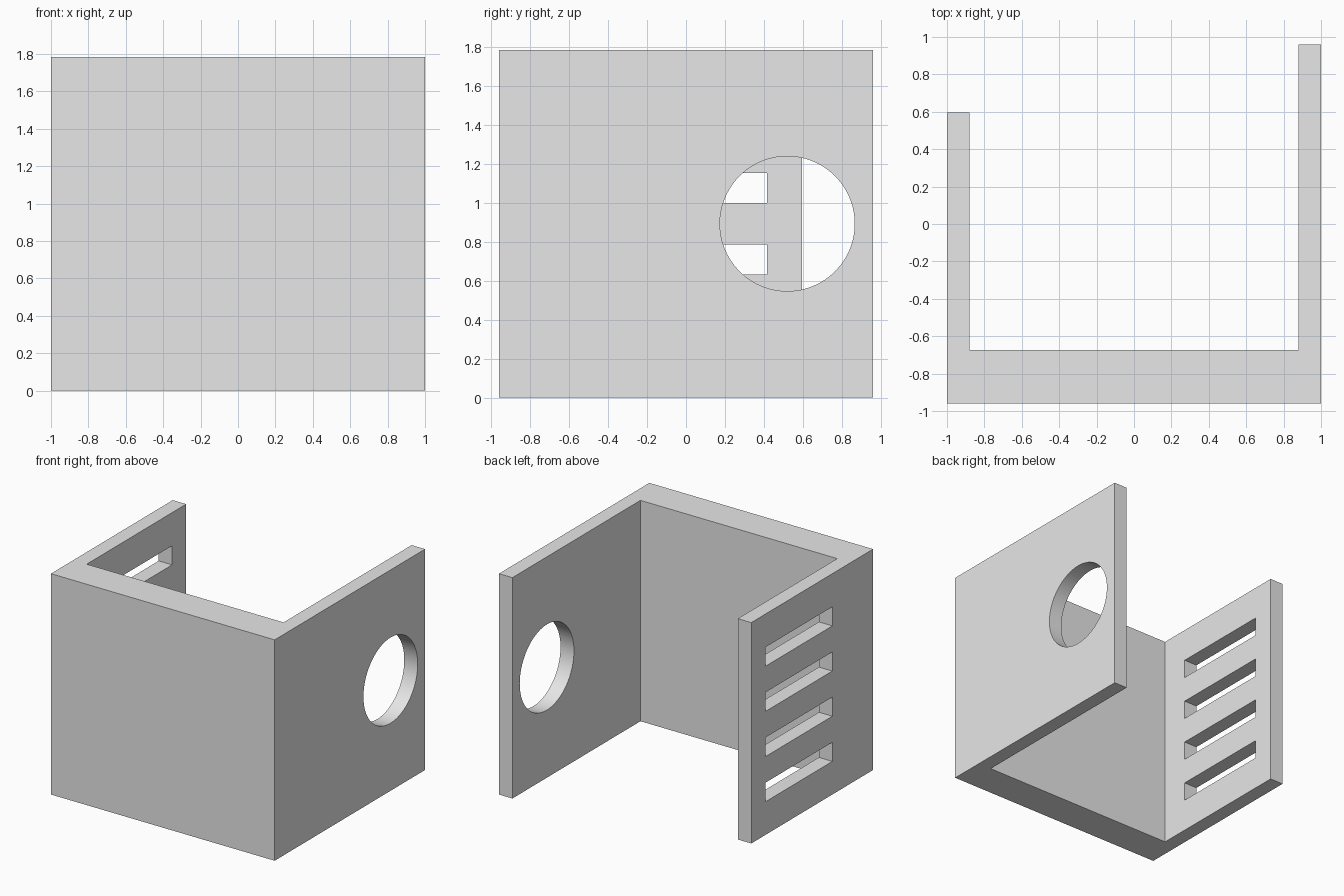
import bpy
import bmesh
import math

default_cube = bpy.data.objects.get("Cube")
if default_cube:
    bpy.data.objects.remove(default_cube, do_unlink=True)

HEIGHT = 1.785
MID = HEIGHT / 2
WALL = 0.12
FRONT, BACK = -0.96, 0.96
INNER_FRONT = -0.675
SHORT_BACK = 0.595

grey = bpy.data.materials.new("light grey")
grey.use_nodes = True
colour = (0.8, 0.8, 0.8, 1)
grey.diffuse_color = colour
grey.node_tree.nodes["Principled BSDF"].inputs["Base Color"].default_value = colour


def cut(target, cutter):
    """Subtract the cutter from the target, then discard it."""
    cutter.hide_render = True
    mod = target.modifiers.new("opening", "BOOLEAN")
    mod.operation = "DIFFERENCE"
    mod.solver = "EXACT"
    mod.object = cutter
    bpy.context.view_layer.objects.active = target
    bpy.ops.object.modifier_apply(modifier=mod.name)
    bpy.data.objects.remove(cutter, do_unlink=True)


# U-shaped bracket: thick front wall, long left wall, short right wall
profile = [(-1, FRONT), (1, FRONT), (1, BACK), (1 - WALL, BACK),
           (1 - WALL, INNER_FRONT), (WALL - 1, INNER_FRONT),
           (WALL - 1, SHORT_BACK), (-1, SHORT_BACK)]
bm = bmesh.new()
base = bm.faces.new([bm.verts.new((x, y, 0)) for x, y in profile])
top = bmesh.ops.extrude_face_region(bm, geom=[base])["geom"]
bmesh.ops.translate(bm, vec=(0, 0, HEIGHT),
                    verts=[v for v in top if isinstance(v, bmesh.types.BMVert)])
bmesh.ops.recalc_face_normals(bm, faces=bm.faces)
mesh = bpy.data.meshes.new("bracket_body")
bm.to_mesh(mesh)
bm.free()
mesh.materials.append(grey)
body = bpy.data.objects.new("bracket_body", mesh)
bpy.context.collection.objects.link(body)

# Round hole through the long wall
bpy.ops.mesh.primitive_cylinder_add(
    vertices=96, radius=0.346, depth=WALL * 3,
    location=(1 - WALL / 2, 0.52, MID), rotation=(0, math.pi / 2, 0))
hole = bpy.context.object
hole.name = "hole_cutter"
cut(body, hole)

# Four evenly spaced slots through the short wall
SLOT_FRONT, SLOT_BACK = -0.44, 0.415
for i in range(4):
    z = MID + (i - 1.5) * 0.365
    bpy.ops.mesh.primitive_cube_add(
        size=1, location=(WALL / 2 - 1, (SLOT_FRONT + SLOT_BACK) / 2, z))
    slot = bpy.context.object
    slot.name = "slot_cutter"
    slot.scale = (WALL * 3, SLOT_BACK - SLOT_FRONT, 0.154)
    bpy.context.view_layer.update()
    cut(body, slot)

# Smooth hole rim with crisp edges everywhere else
bpy.ops.object.select_all(action="DESELECT")
body.select_set(True)
bpy.context.view_layer.objects.active = body
bpy.ops.object.shade_smooth_by_angle(angle=math.radians(30))
